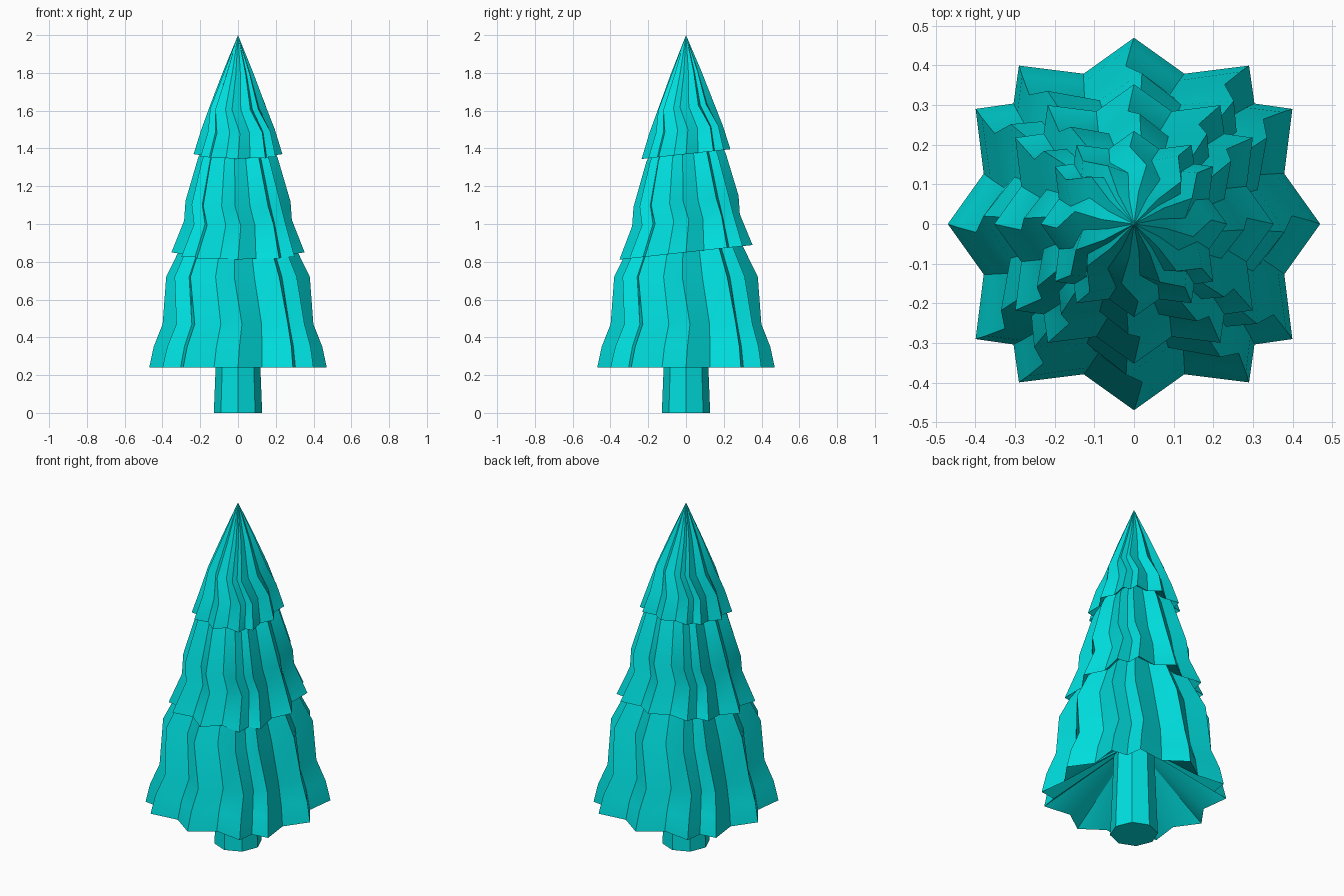
import bpy, bmesh, math

if "Cube" in bpy.data.objects:
    bpy.data.objects.remove(bpy.data.objects["Cube"])

mat = bpy.data.materials.new("teal")
mat.diffuse_color = (0.0, 0.74, 0.74, 1)
mat.use_nodes = True
mat.node_tree.nodes["Principled BSDF"].inputs["Base Color"].default_value = mat.diffuse_color

# star outline of one quarter: (angle in degrees, radius)
QUARTER = [(0, .47), (18.5, .40), (36, .494), (45, .43), (54, .494), (71.5, .40)]
STAR = [(a + 90 * q, r) for q in range(4) for a, r in QUARTER]


def finish(bm, name):
    bmesh.ops.recalc_face_normals(bm, faces=bm.faces)
    me = bpy.data.meshes.new(name)
    bm.to_mesh(me)
    bm.free()
    ob = bpy.data.objects.new(name, me)
    bpy.context.collection.objects.link(ob)
    me.materials.append(mat)
    return ob


# pleated skirt of branches; rings are (height, radius factor, twist in degrees)
def skirt(name, base, top, scale, tilt, rings):
    bm = bmesh.new()
    loops = []
    for h, f, twist in rings:
        ring = []
        for a, r in STAR:
            t = math.radians(a + twist)
            x, y = r * f * scale * math.cos(t), r * f * scale * math.sin(t)
            ring.append(bm.verts.new((x, y, base + h + tilt * y)))
        loops.append(ring)
    tip = bm.verts.new((0, 0, top))
    hollow = bm.verts.new((0, 0, base + .32 * scale))
    n = len(STAR)
    for i in range(n):
        j = (i + 1) % n
        for lo, hi in zip(loops, loops[1:]):
            bm.faces.new((lo[i], lo[j], hi[j], hi[i]))
        bm.faces.new((loops[-1][i], loops[-1][j], tip))
        bm.faces.new((loops[0][j], loops[0][i], hollow))   # hollow underside
    ob = finish(bm, name)
    bpy.ops.object.select_all(action='DESELECT')
    ob.select_set(True)
    bpy.context.view_layer.objects.active = ob
    bpy.ops.object.shade_smooth_by_angle(angle=math.radians(30))


skirt("lower_branches", .24, 1.50, 1.0, 0,
      [(0, 1, 0), (.11, .95, 1), (.23, .85, 3), (.48, .81, -3)])
skirt("middle_branches", .85, 1.80, .75, .11,
      [(0, 1, 0), (.17, .81, 3), (.27, .79, -3), (.50, .60, -5)])
skirt("upper_branches", 1.37, 2.0, .5, .11,
      [(0, 1, 0), (.13, .83, 3), (.25, .65, -12), (.43, .35, -8)])

# eight-sided trunk
bm = bmesh.new()
bmesh.ops.create_cone(bm, cap_ends=True, segments=8, radius1=.128, radius2=.10, depth=.7)
bmesh.ops.translate(bm, verts=bm.verts, vec=(0, 0, .35))
finish(bm, "trunk")
